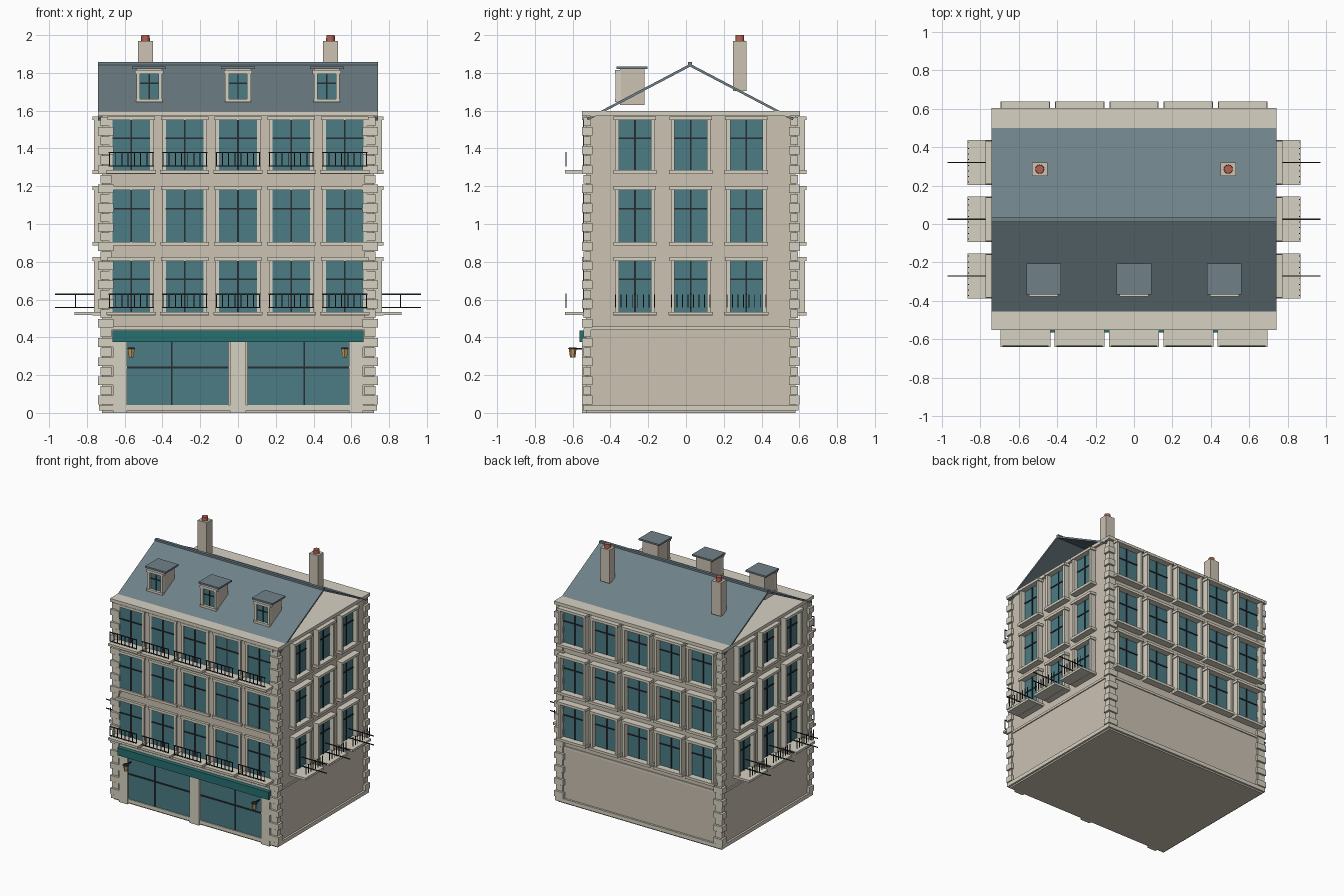
import bpy, bmesh, math
from mathutils import Matrix, Vector

if "Cube" in bpy.data.objects:
    bpy.data.objects.remove(bpy.data.objects["Cube"])

CY = 0.025                                   # building centre line in y
COL = {"wall": (0.60, 0.54, 0.45, 1), "stone": (0.68, 0.64, 0.54, 1),
       "glass": (0.07, 0.20, 0.23, 1), "iron": (0.02, 0.025, 0.03, 1),
       "slate": (0.16, 0.22, 0.25, 1), "teal": (0.02, 0.16, 0.16, 1),
       "pot": (0.45, 0.12, 0.08, 1), "brass": (0.55, 0.33, 0.12, 1)}
MATS = {}
for k, c in COL.items():
    MATS[k] = bpy.data.materials.new(k)
    MATS[k].diffuse_color = c
parts = {}


def part(name, col):
    if name not in parts:
        parts[name] = (bmesh.new(), col)
    return parts[name][0]


def box(name, col, x, y, z, m=Matrix()):
    """Box from (min, max) ranges, placed by matrix m."""
    c = Vector([(r[0] + r[1]) / 2 for r in (x, y, z)])
    s = [abs(r[1] - r[0]) for r in (x, y, z)]
    bmesh.ops.create_cube(part(name, col), size=1,
                          matrix=m @ Matrix.Translation(c) @ Matrix.Diagonal((*s, 1)))


def cyl(name, col, loc, r1, r2, h, n):
    bmesh.ops.create_cone(part(name, col), cap_ends=True, segments=n, radius1=r1,
                          radius2=r2, depth=h, matrix=Matrix.Translation(loc))


def mid(c, w):
    return (c - w / 2, c + w / 2)


def wall_frame(angle, dist):
    """Local frame on a wall: x along it, -y outward, y = 0 on its surface."""
    return (Matrix.Translation((0, CY, 0)) @ Matrix.Rotation(math.radians(angle), 4, 'Z')
            @ Matrix.Translation((0, -dist, 0)))


def window(m, u, z0, z1, w, proud, fr):
    """Glazing, bars, jambs, lintel and sill."""
    box("window_glass", "glass", mid(u, w), (0.01, -0.008), (z0, z1), m)
    zt = z0 + (z1 - z0) * 0.64
    box("window_bars", "iron", mid(u, 0.008), (0, -0.014), (z0, z1), m)
    box("window_bars", "iron", mid(u, w), (0, -0.014), mid(zt, 0.008), m)
    for s in (-1, 1):
        box("window_jambs", "stone", mid(u + s * (w / 2 + fr / 2), fr), (0.01, -proud), (z0, z1), m)
    box("window_lintels", "stone", mid(u, w + 2 * fr + 0.015), (0.01, -proud - 0.008), (z1, z1 + 0.02), m)
    box("window_sills", "stone", mid(u, w + 2 * fr + 0.02), (0.01, -proud - 0.008), (z0 - 0.02, z0), m)


def balcony(m, u, z, w, depth, cross):
    """Slab with balusters; on the side walls the rails run outwards."""
    box("balcony_slabs", "stone", mid(u, w), (0, -depth), (z - 0.018, z), m)
    y = -depth + 0.005
    for zr in (z + 0.022, z + 0.093):
        if cross:
            box("balcony_rails", "iron", mid(u, 0.006), mid(y, 0.22), mid(zr, 0.006), m)
        else:
            box("balcony_rails", "iron", mid(u, w - 0.02), mid(y, 0.006), mid(zr, 0.006), m)
    for i in range(8):
        bu = u + (i / 7 - 0.5) * (w - 0.03)
        box("balusters", "iron", mid(bu, 0.005), mid(y, 0.005), (z + 0.022, z + 0.093), m)


# Main block, plinth, belt course and cornice
box("main_walls", "wall", (-0.72, 0.72), (-0.53, 0.58), (0, 1.58))
box("plinth", "stone", (-0.735, 0.735), (-0.545, 0.595), (0.012, 0.042))
box("belt_course", "stone", (-0.728, 0.728), (-0.538, 0.588), (0.44, 0.458))
box("cornice", "stone", (-0.74, 0.74), (-0.55, 0.603), (1.572, 1.597))

# Corner quoins, alternating large and small
N = 30
for i in range(N):
    z = 0.045 + i * 1.525 / N
    wx, wy = ((0.08, 0.056), (0.058, 0.04))[i % 2]
    for sx in (-1, 1):
        for cy in (-0.522, 0.572):
            box("quoins", "stone", mid(sx * 0.70, wx), mid(cy, wy), (z, z + 0.046))

# Windows and balconies on all four walls
FLOORS = ((0.535, 0.805), (0.905, 1.18), (1.285, 1.55))
front, back = wall_frame(0, 0.555), wall_frame(180, 0.555)
right, left = wall_frame(90, 0.72), wall_frame(-90, 0.72)
for f, (z0, z1) in enumerate(FLOORS):
    for i in range(-2, 3):
        u = i * 0.2825
        window(front, u, z0, z1, 0.20, 0.012, 0.018)
        window(back, u, z0, z1, 0.20, 0.05, 0.018)
        if f != 1:
            balcony(front, u, z0, 0.26, 0.11, False)
    for m in (right, left):
        for i in (-1, 0, 1):
            window(m, i * 0.295, z0, z1, 0.17, 0.043, 0.02)
            if f == 0:
                balcony(m, i * 0.295, z0, 0.235, 0.145, True)

# Shop front: glazing, bars, pilasters, sign board and lanterns
for s in (-1, 1):
    c = s * 0.32
    box("shop_glass", "glass", mid(c, 0.54), (0.01, -0.008), (0.042, 0.38), front)
    box("shop_bars", "iron", mid(s * 0.352, 0.008), (0, -0.014), (0.042, 0.38), front)
    box("shop_bars", "iron", mid(c, 0.54), (0, -0.014), mid(0.24, 0.01), front)
    box("shop_pilasters", "stone", mid(s * 0.625, 0.075), (0.01, -0.02), (0.0, 0.38), front)
    cyl("lantern_bodies", "brass", (s * 0.565, -0.60, 0.315), 0.014, 0.02, 0.045, 6)
    cyl("lantern_caps", "iron", (s * 0.565, -0.60, 0.342), 0.026, 0.018, 0.01, 6)
    box("lantern_brackets", "iron", mid(s * 0.565, 0.008), (-0.60, -0.53), (0.335, 0.343))
box("shop_pilasters", "stone", mid(0, 0.085), (0.01, -0.02), (0.0, 0.38), front)
box("sign_board", "teal", (-0.665, 0.665), (-0.565, -0.52), (0.376, 0.437))

# Thin open-gabled roof: chevron profile extruded along x, plus ridge
profile = [(-0.525, 1.56), (CY - 0.003, 1.848), (0.57, 1.56),
           (0.564, 1.549), (CY - 0.003, 1.833), (-0.519, 1.549)]
bm = part("roof", "slate")
vs = [[bm.verts.new((x, y, z)) for y, z in profile] for x in (-0.74, 0.74)]
for a, b in ((0, 1), (1, 2)):
    for ring in vs:
        bm.faces.new([ring[a], ring[b], ring[5 - b if b == 1 else 3], ring[5 - a]])
for i in range(6):
    j = (i + 1) % 6
    bm.faces.new([vs[0][i], vs[0][j], vs[1][j], vs[1][i]])
box("ridge_cap", "slate", (-0.74, 0.74), mid(0.022, 0.022), (1.838, 1.857))

# Dormers
for x in (-0.47, 0, 0.47):
    box("dormer_bodies", "wall", mid(x, 0.135), (-0.35, -0.22), (1.63, 1.82))
    box("dormer_caps", "slate", mid(x, 0.18), (-0.367, -0.205), (1.82, 1.833))
    box("dormer_glass", "glass", mid(x, 0.10), (-0.356, -0.34), (1.66, 1.795))
    box("dormer_bars", "iron", mid(x, 0.006), (-0.362, -0.35), (1.66, 1.795))
    box("dormer_bars", "iron", mid(x, 0.10), (-0.362, -0.35), mid(1.745, 0.006))
    for s in (-1, 1):
        box("dormer_frames", "stone", mid(x + s * 0.058, 0.02), (-0.372, -0.345), (1.65, 1.80))
    box("dormer_frames", "stone", mid(x, 0.15), (-0.377, -0.345), (1.795, 1.815))
    box("dormer_frames", "stone", mid(x, 0.14), (-0.377, -0.345), (1.645, 1.662))

# Chimneys with clay pots
for x in (-0.49, 0.49):
    box("chimney_stacks", "wall", mid(x, 0.08), mid(0.285, 0.07), (1.705, 1.97))
    cyl("chimney_pots", "pot", (x, 0.285, 1.98), 0.024, 0.022, 0.04, 16)

# Turn every collected part into an object
for name, (bm, col) in parts.items():
    bmesh.ops.recalc_face_normals(bm, faces=bm.faces[:])
    me = bpy.data.meshes.new(name)
    bm.to_mesh(me)
    bm.free()
    me.materials.append(MATS[col])
    bpy.context.collection.objects.link(bpy.data.objects.new(name, me))

for m in bpy.data.materials:
    if m.users and not m.is_grease_pencil:
        m.use_nodes = True
        m.node_tree.nodes["Principled BSDF"].inputs["Base Color"].default_value = m.diffuse_color
